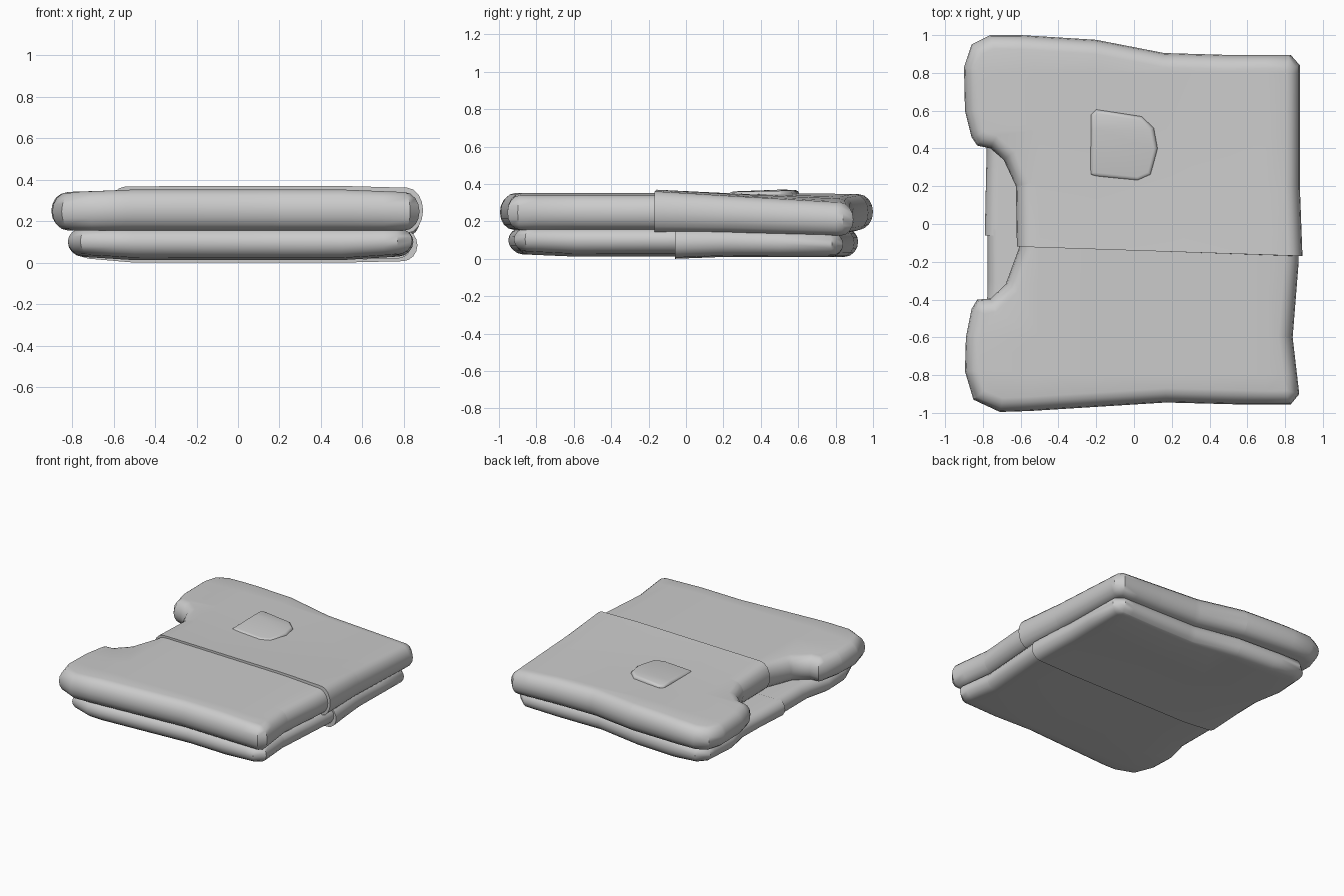
import bpy, bmesh, math
from mathutils import Vector

if "Cube" in bpy.data.objects:
    bpy.data.objects.remove(bpy.data.objects["Cube"])


def lerp(v, pts):
    """Piecewise-linear lookup through (position, value) pairs."""
    if v <= pts[0][0]:
        return pts[0][1]
    for (a, p), (b, q) in zip(pts, pts[1:]):
        if v <= b:
            return p + (q - p) * (v - a) / (b - a)
    return pts[-1][1]


def inset(pts, d):
    """Move a closed outline inwards by d."""
    n = len(pts)
    area = sum(pts[i][0] * pts[(i + 1) % n][1] - pts[(i + 1) % n][0] * pts[i][1] for i in range(n))
    s = 1 if area > 0 else -1
    out = []
    for i in range(n):
        p, a, b = Vector(pts[i]), Vector(pts[i - 1]), Vector(pts[(i + 1) % n])
        t = ((p - a).normalized() + (b - p).normalized()).normalized()
        out.append(p + Vector((-t.y, t.x)) * d * s)
    return out


def padded(name, outline, r, bottom, top, seam=None, lip=False, full=True):
    """Round-edged slab. Built with z in -1..1, then mapped between bottom(x,y) and top(x,y)."""
    bm = bmesh.new()
    rings = []
    steps = range(-4, 5) if full else range(0, 5)
    for k in steps:
        a = k * math.pi / 8
        rings.append([bm.verts.new((p.x, p.y, math.sin(a)))
                      for p in inset(outline, r * (1 - math.cos(a)))])
    n = len(outline)
    for lo, hi in zip(rings, rings[1:]):
        for i in range(n):
            bm.faces.new((lo[i], lo[(i + 1) % n], hi[(i + 1) % n], hi[i]))
    bm.faces.new(rings[-1])
    bm.faces.new(rings[0][::-1])
    bmesh.ops.recalc_face_normals(bm, faces=bm.faces)

    def cut(co, no, clear=False):
        bmesh.ops.bisect_plane(bm, geom=bm.verts[:] + bm.edges[:] + bm.faces[:], dist=1e-5,
                               plane_co=co, plane_no=no, clear_inner=clear)
    if seam:
        cut(seam[0], seam[1], True)
        if lip:  # fold the open hem inwards
            rim = [e for e in bm.edges if e.is_boundary]
            new = bmesh.ops.extrude_edge_only(bm, edges=rim)["geom"]
            for v in new:
                if isinstance(v, bmesh.types.BMVert):
                    v.co.x = 0.13 + (v.co.x - 0.13) * 0.96
                    v.co.z *= 0.8
    for x in (-0.5, -0.2, 0.2, 0.5, 0.7):
        cut((x, 0, 0), (1, 0, 0))
    for y in (-0.8, -0.6, -0.3, 0.2, 0.5, 0.8):
        cut((0, y, 0), (0, 1, 0))
    bmesh.ops.triangulate(bm, faces=[f for f in bm.faces if len(f.verts) > 4])
    for v in bm.verts:
        lo, hi = bottom(v.co.x, v.co.y), top(v.co.x, v.co.y)
        v.co.z = lo + (hi - lo) * (v.co.z + 1) / 2
    bmesh.ops.recalc_face_normals(bm, faces=bm.faces)
    me = bpy.data.meshes.new(name)
    bm.to_mesh(me)
    bm.free()
    for f in me.polygons:
        f.use_smooth = True
    me.set_sharp_from_angle(angle=math.radians(40))
    ob = bpy.data.objects.new(name, me)
    bpy.context.collection.objects.link(ob)
    return ob


# how far edges sag relative to the middle
def sag(x):
    return lerp(x, [(-0.85, 1), (-0.5, 0), (0.5, 0), (0.85, 1)])


def right(x):
    return lerp(x, [(-0.2, 0), (0.9, 1)])


# upper fold, front panel
upper_front = [(-0.61, 0.4), (-0.61, -0.13), (-0.68, -0.32), (-0.76, -0.395), (-0.83, -0.4),
               (-0.86, -0.45), (-0.89, -0.6), (-0.895, -0.78), (-0.85, -0.93), (-0.71, -0.995),
               (-0.55, -0.99), (0.17, -0.945), (0.55, -0.955), (0.83, -0.955), (0.875, -0.9),
               (0.84, -0.6), (0.872, -0.2), (0.872, 0.4)]
padded("upper_front_panel", upper_front, 0.075,
       lambda x, y: 0.155,
       lambda x, y: 0.352 - 0.014 * sag(x),
       ((0.9, -0.14, 0), (-0.05, -1.52, 0)))

# upper fold, back panel overlapping the front one
upper_back = [(-0.62, -0.6), (-0.62, -0.12), (-0.625, 0.2), (-0.69, 0.34), (-0.76, 0.4),
              (-0.83, 0.415), (-0.86, 0.46), (-0.895, 0.6), (-0.9, 0.83), (-0.86, 0.95),
              (-0.76, 1.0), (-0.6, 1.0), (-0.2, 0.975), (0.16, 0.905), (0.5, 0.895),
              (0.83, 0.895), (0.878, 0.84), (0.878, 0.2), (0.892, -0.17), (0.892, -0.6)]


def upper_back_top(x, y):
    return (lerp(y, [(-0.17, 0.37), (0.2, 0.352), (0.9, 0.347)]) - 0.01 * sag(x)
            - right(x) * lerp(y, [(0.1, 0), (0.9, 0.045)]))


padded("upper_back_panel", upper_back, 0.075,
       lambda x, y: 0.142 + 0.02 * lerp(x, [(-0.8, 1), (0, 0)])
       - right(x) * lerp(y, [(0.1, 0), (0.9, 0.022)]),
       upper_back_top, ((0.9, -0.17, 0), (0.05, 1.52, 0)), lip=True)

# lower fold, front panel
lower_front = [(-0.775, 0.5), (-0.775, -0.38), (-0.82, -0.55), (-0.82, -0.75), (-0.76, -0.9),
               (-0.6, -0.95), (0.2, -0.9), (0.77, -0.92), (0.84, -0.86), (0.81, -0.6),
               (0.845, -0.1), (0.845, 0.5)]
padded("lower_front_panel", lower_front, 0.07,
       lambda x, y: 0.012 + 0.022 * sag(x) + lerp(y, [(-0.95, 0.015), (-0.6, 0)]),
       lambda x, y: 0.165,
       ((0, -0.03, 0), (0, -1, 0)))

# lower fold, back panel
lower_back = [(-0.79, -0.5), (-0.79, -0.06), (-0.78, 0.4), (-0.82, 0.6), (-0.8, 0.85),
              (-0.72, 0.92), (-0.55, 0.92), (-0.2, 0.9), (0.15, 0.84), (0.78, 0.84),
              (0.845, 0.78), (0.84, 0.3), (0.865, -0.06), (0.865, -0.5)]
padded("lower_back_panel", lower_back, 0.07,
       lambda x, y: lerp(y, [(-0.06, 0), (0.2, 0.01), (0.8, 0.01)])
       + sag(x) * lerp(x, [(-0.5, 0.03), (0.5, 0.008)]),
       lambda x, y: 0.16 - right(x) * lerp(y, [(0.2, 0), (0.9, 0.025)]),
       ((0, -0.06, 0), (0, 1, 0)), lip=True)

# raised pocket patch
pocket = [(-0.232, 0.26), (-0.228, 0.58), (-0.2, 0.607), (0.04, 0.57), (0.105, 0.51),
          (0.126, 0.4), (0.09, 0.26), (0.02, 0.228), (-0.2, 0.25)]
padded("pocket_patch", pocket, 0.022,
       lambda x, y: upper_back_top(x, y) - 0.03,
       lambda x, y: upper_back_top(x, y) + lerp(y, [(0.24, 0.008), (0.55, 0.022), (0.6, 0.016)]),
       full=False)
